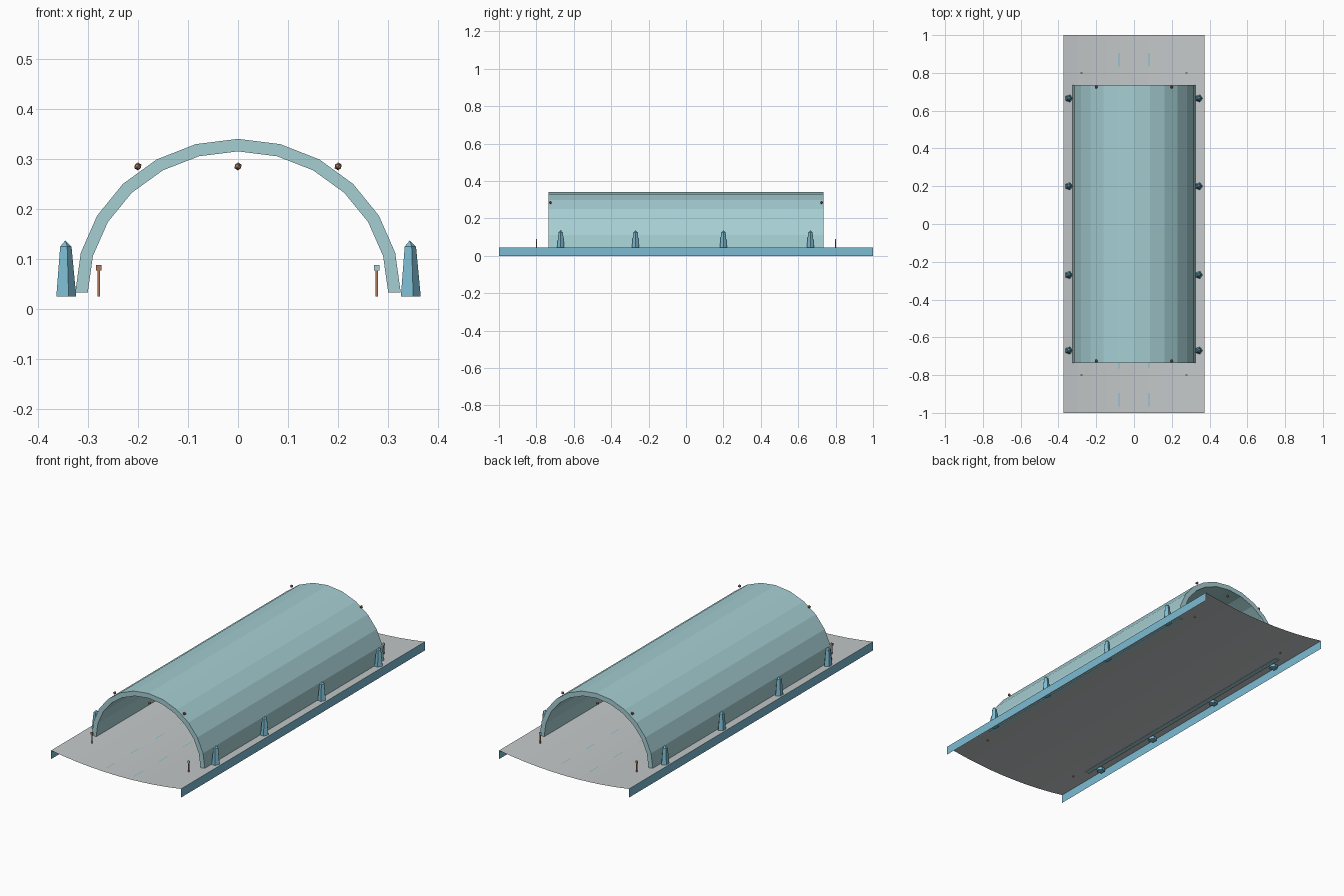
import bpy, bmesh, math
from mathutils import Matrix

cube = bpy.data.objects.get("Cube")
if cube:
    bpy.data.objects.remove(cube, do_unlink=True)


def material(name, r, g, b):
    m = bpy.data.materials.new(name)
    m.use_nodes = True
    m.diffuse_color = (r, g, b, 1)
    m.node_tree.nodes["Principled BSDF"].inputs["Base Color"].default_value = (r, g, b, 1)
    return m


PALE = material("pale teal", 0.38, 0.62, 0.65)
BLUE = material("sky blue", 0.20, 0.50, 0.64)
GREY = material("light grey", 0.55, 0.58, 0.59)
BROWN = material("copper brown", 0.42, 0.19, 0.10)


def finish(name, bm, *mats):
    mesh = bpy.data.meshes.new(name)
    bm.to_mesh(mesh)
    bm.free()
    for m in mats:
        mesh.materials.append(m)
    obj = bpy.data.objects.new(name, mesh)
    bpy.context.collection.objects.link(obj)
    return obj


def sweep(profile, half_length, closed=False):
    """Extrude an x-z profile along y, returning the open-ended shell."""
    bm = bmesh.new()
    front, back = ([bm.verts.new((x, y, z)) for x, z in profile]
                   for y in (-half_length, half_length))
    n = len(profile)
    for i in range(n if closed else n - 1):
        j = (i + 1) % n
        bm.faces.new((front[i], front[j], back[j], back[i]))
    return bm, front, back


def box(name, mat, size, loc):
    bm = bmesh.new()
    bmesh.ops.create_cube(bm, size=1, matrix=Matrix.Translation(loc) @ Matrix.Diagonal((*size, 1)))
    return finish(name, bm, mat)


# Sagging floor sheet with a vertical skirt on each long side
HALF = 0.373


def floor_z(x):
    return 0.015 + 0.03 * (x / HALF) ** 2


STEPS = 10
xs = [HALF * (2 * i / STEPS - 1) for i in range(STEPS + 1)]
bm, _, _ = sweep([(-HALF, 0)] + [(x, floor_z(x)) for x in xs] + [(HALF, 0)], 1)
bm.normal_update()
for f in bm.faces:
    f.material_index = 1 if abs(f.normal.x) > 0.9 else 0
finish("floor_sheet", bm, GREY, BLUE)

# Dashed lane markings on the floor
for x in (-0.08, 0.08):
    bm = bmesh.new()
    for k in range(10):
        loc = (x, -0.93 + 0.2 * k, floor_z(x) + 0.002)
        bmesh.ops.create_grid(bm, x_segments=1, y_segments=1, size=0.5,
                              matrix=Matrix.Translation(loc) @ Matrix.Diagonal((0.004, 0.07, 1, 1)))
    finish("floor_dashes", bm, BLUE)

# Faceted barrel vault with an open passage


def arch(a, b):
    return [(a * math.cos(t), 0.033 + b * math.sin(t))
            for t in (math.pi * i / 12 for i in range(13))]


outer, inner = arch(0.325, 0.307), arch(0.30, 0.282)
bm, front, back = sweep(outer + inner[::-1], 0.735, closed=True)
for ring in (front, back):
    for i in range(12):
        bm.faces.new((ring[i], ring[i + 1], ring[24 - i], ring[25 - i]))
bmesh.ops.recalc_face_normals(bm, faces=bm.faces)
finish("vault", bm, PALE)

# Five-sided pointed bollards along both sides
for x in (-0.345, 0.343):
    for y in (-0.67, -0.27, 0.2, 0.665):
        bm = bmesh.new()
        rings = []
        for r, z in ((0.022, 0.025), (0.0125, 0.125)):
            rings.append([bm.verts.new((x + r * math.cos(math.tau * i / 5),
                                        y + r * math.sin(math.tau * i / 5), z)) for i in range(5)])
        tip = bm.verts.new((x, y, 0.137))
        low, high = rings
        for i in range(5):
            j = (i + 1) % 5
            bm.faces.new((low[i], low[j], high[j], high[i]))
            bm.faces.new((high[i], high[j], tip))
        bm.faces.new(low[::-1])
        finish("bollard", bm, BLUE)

# Small lamps at both mouths of the vault
for y in (-0.725, 0.725):
    for x in (-0.2, 0, 0.2):
        bm = bmesh.new()
        bmesh.ops.create_icosphere(bm, subdivisions=1, radius=0.008,
                                   matrix=Matrix.Translation((x, y, 0.285)))
        finish("mouth_lamp", bm, BROWN)

# Signal posts in front of each mouth
for y in (-0.8, 0.8):
    for x, head in ((-0.278, BROWN), (0.277, PALE)):
        box("signal_post", BROWN, (0.005, 0.005, 0.055), (x, y, 0.0525))
        box("signal_head", head, (0.011, 0.006, 0.011), (x, y, 0.083))
